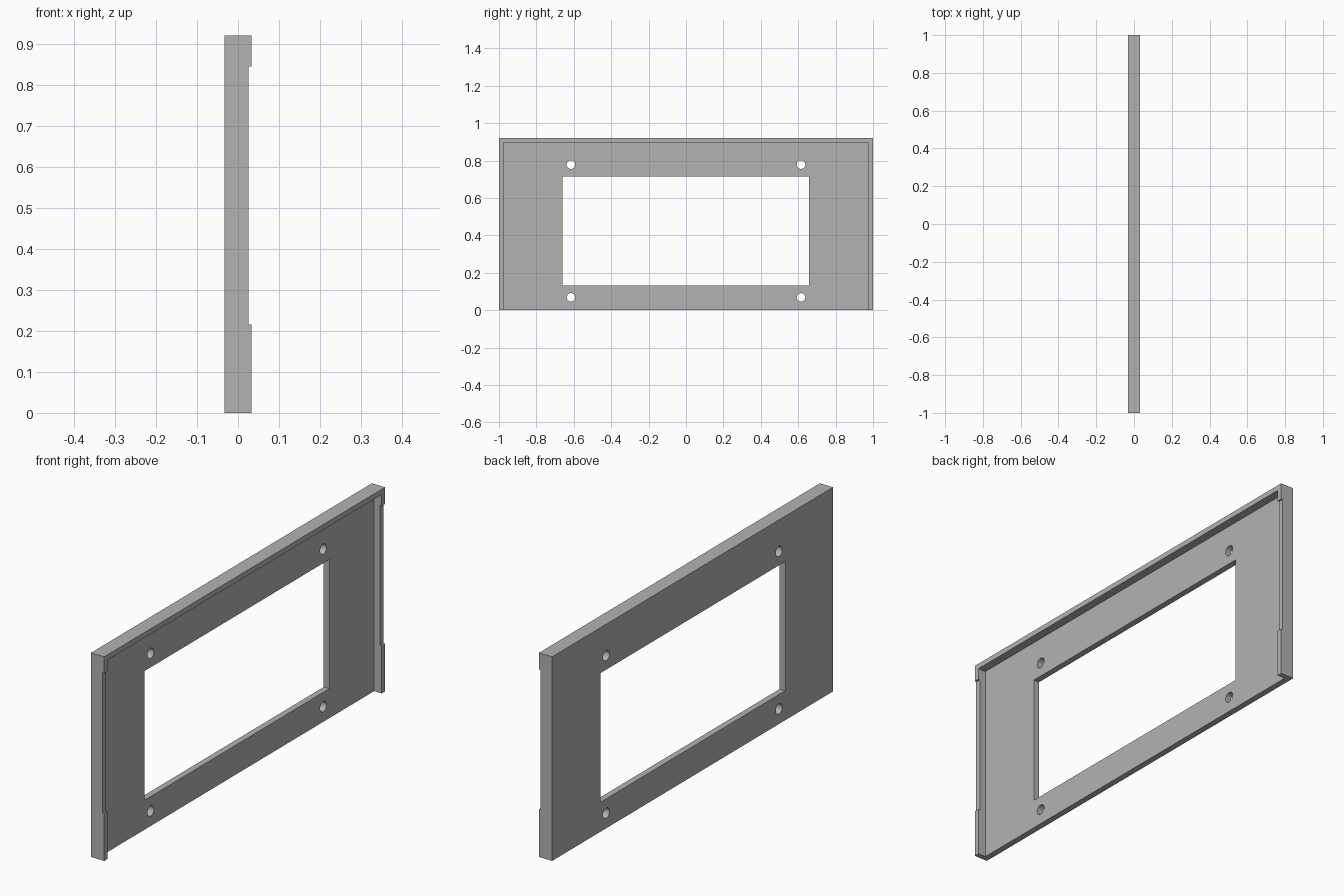
import bpy
from math import pi

if "Cube" in bpy.data.objects:
    bpy.data.objects.remove(bpy.data.objects["Cube"], do_unlink=True)

HALF_T, HEIGHT, RIM = 0.033, 0.92, 0.024
PLATE_FACE = -0.005   # inner surface of the thin plate

grey = bpy.data.materials.new("plain grey")
grey.use_nodes = True
colour = (0.45, 0.45, 0.45, 1)
grey.diffuse_color = colour
grey.node_tree.nodes["Principled BSDF"].inputs["Base Color"].default_value = colour


def box(name, x, y, z):
    """Box spanning the given (low, high) ranges."""
    spans = (x, y, z)
    bpy.ops.mesh.primitive_cube_add(size=1, location=[(a + b) / 2 for a, b in spans])
    obj = bpy.context.object
    obj.name = name
    obj.scale = [b - a for a, b in spans]
    bpy.ops.object.transform_apply(location=True, rotation=True, scale=True)
    return obj


def hole(name, y, z):
    bpy.ops.mesh.primitive_cylinder_add(vertices=32, radius=0.023, depth=0.3,
                                        location=(0, y, z), rotation=(0, pi / 2, 0))
    bpy.context.object.name = name
    return bpy.context.object


# Solid block that becomes the panel
panel = box("bezel_panel", (-HALF_T, HALF_T), (-1, 1), (0, HEIGHT))
panel.data.materials.append(grey)

# Recess open at the bottom, window opening, shallow notches in the side rims
cutters = [
    box("recess_cutter", (PLATE_FACE, 0.1), (RIM - 1, 1 - RIM), (-0.1, HEIGHT - RIM)),
    box("window_cutter", (-0.1, 0.1), (-0.66, 0.657), (0.133, 0.715)),
    box("notch_cutter", (0.025, 0.1), (-1.1, 1.1), (0.215, 0.845)),
]
# Four screw holes
for side in (-1, 1):
    for z in (0.068, 0.778):
        cutters.append(hole("screw_hole_cutter", side * 0.615, z))

for cutter in cutters:
    cutter.hide_render = True
    mod = panel.modifiers.new(cutter.name, "BOOLEAN")
    mod.operation = "DIFFERENCE"
    mod.solver = "EXACT"
    mod.object = cutter

# Apply the cuts and drop the cutters
bpy.ops.object.select_all(action="DESELECT")
panel.select_set(True)
bpy.context.view_layer.objects.active = panel
for mod in list(panel.modifiers):
    bpy.ops.object.modifier_apply(modifier=mod.name)
for cutter in cutters:
    bpy.data.objects.remove(cutter, do_unlink=True)
bpy.ops.object.shade_smooth_by_angle()
